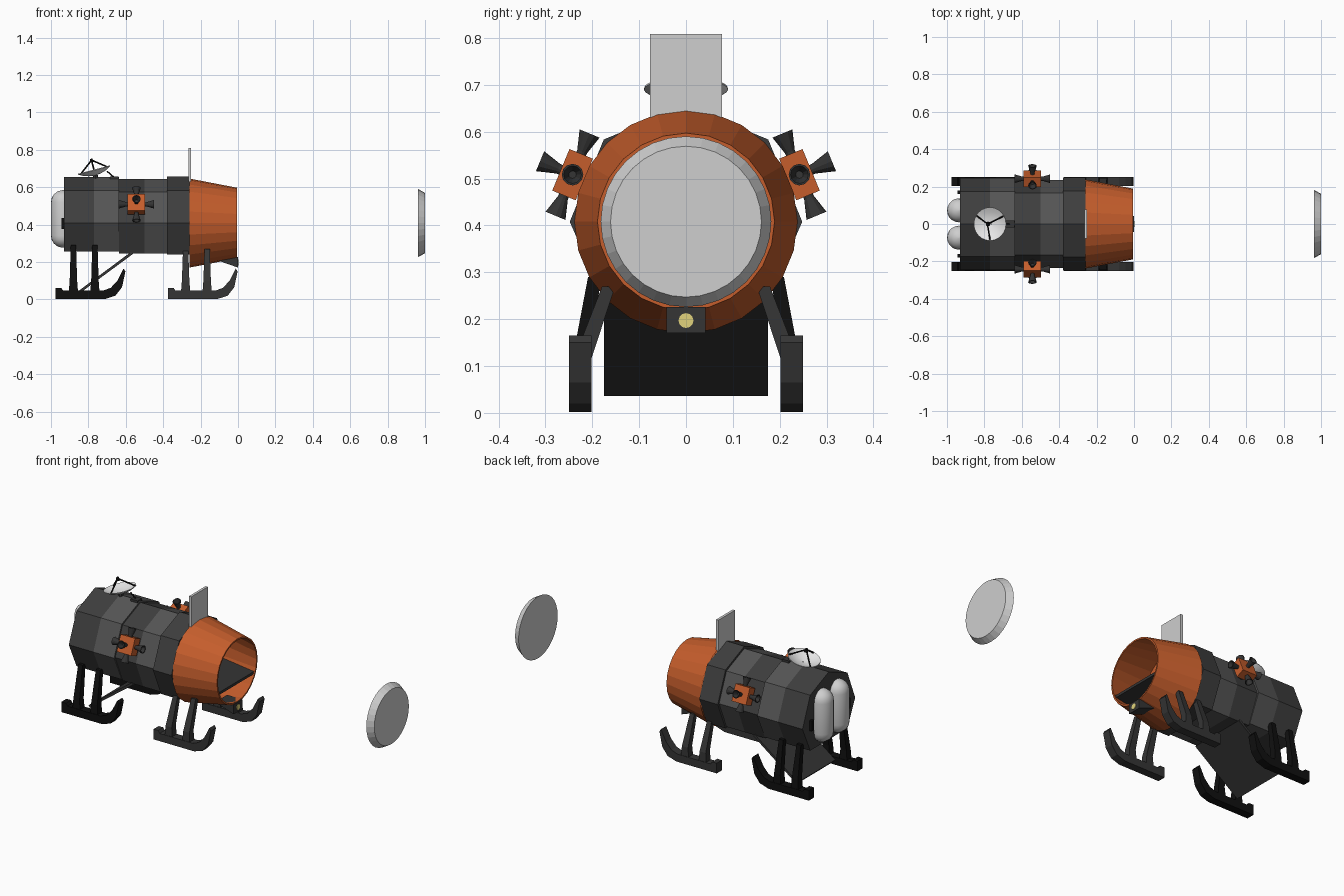
import bpy, bmesh, math
from mathutils import Vector, Matrix

if "Cube" in bpy.data.objects:
    bpy.data.objects.remove(bpy.data.objects["Cube"])


def material(name, r, g, b):
    m = bpy.data.materials.new(name)
    m.use_nodes = True
    m.diffuse_color = (r, g, b, 1)
    node = next(n for n in m.node_tree.nodes if n.type == 'BSDF_PRINCIPLED')
    node.inputs["Base Color"].default_value = (r, g, b, 1)
    return m


ORANGE = material("burnt_orange", 0.56, 0.11, 0.025)
HULL = material("hull_grey", 0.048, 0.048, 0.048)
BAND = material("band_grey", 0.09, 0.09, 0.09)
GEAR = material("gear_grey", 0.035, 0.035, 0.035)
BLACK = material("black", 0.005, 0.005, 0.005)
PALE = material("pale_grey", 0.62, 0.62, 0.62)
WHITE = material("dish_white", 0.8, 0.8, 0.8)
YELLOW = material("lamp_yellow", 0.75, 0.65, 0.2)
CZ = 0.408  # height of the hull axis


def loft(name, rings, mat, closed=False):
    """Skin a list of point rings; cap the ends or join them into a loop."""
    bm = bmesh.new()
    rows = [[bm.verts.new(p) for p in ring] for ring in rings]
    n = len(rows[0])
    pairs = list(zip(rows, rows[1:])) + ([(rows[-1], rows[0])] if closed else [])
    for a, b in pairs:
        for i in range(n):
            j = (i + 1) % n
            bm.faces.new((a[i], a[j], b[j], b[i]))
    if not closed:
        bm.faces.new(rows[0])
        bm.faces.new(rows[-1])
    bmesh.ops.recalc_face_normals(bm, faces=bm.faces)
    mesh = bpy.data.meshes.new(name)
    bm.to_mesh(mesh)
    bm.free()
    mesh.materials.append(mat)
    ob = bpy.data.objects.new(name, mesh)
    bpy.context.scene.collection.objects.link(ob)
    return ob


def smooth(ob):
    bpy.ops.object.select_all(action='DESELECT')
    ob.select_set(True)
    bpy.context.view_layer.objects.active = ob
    bpy.ops.object.shade_smooth_by_angle()


def circle(center, axis, r, n):
    q = Vector(axis).to_track_quat('Z', 'Y')
    return [Vector(center) + q @ Vector((r * math.cos(t), r * math.sin(t), 0))
            for t in (2 * math.pi * i / n for i in range(n))]


def turned(name, origin, axis, profile, mat, n=24, closed=False):
    """Revolve (distance along axis, radius) pairs."""
    a = Vector(axis).normalized()
    return loft(name, [circle(Vector(origin) + a * d, a, r, n) for d, r in profile], mat, closed)


def rod(name, p, q, r, mat, n=6):
    d = Vector(q) - Vector(p)
    return turned(name, p, d, [(0, r), (d.length, r)], mat, n)


def prism(name, outline, y0, y1, mat):
    """Extrude an x-z outline along y."""
    return loft(name, [[(x, y, z) for x, z in outline] for y in (y0, y1)], mat)


def box(name, x0, x1, y0, y1, z0, z1, mat):
    return prism(name, [(x0, z0), (x1, z0), (x1, z1), (x0, z1)], y0, y1, mat)


# Hull: octagonal sections with a flat belly
sections = [(-0.93, -0.77, 0.245, 0.255, HULL), (-0.77, -0.635, 0.245, 0.255, BAND),
            (-0.635, -0.5, 0.235, 0.246, HULL), (-0.5, -0.38, 0.235, 0.246, BAND),
            (-0.38, -0.26, 0.248, 0.24, HULL)]
for i, (x0, x1, r, floor, mat) in enumerate(sections):
    pts = [(r * math.cos(math.radians(a)), max(floor, CZ + r * math.sin(math.radians(a))))
           for a in range(-45, 226, 45)]
    loft(f"hull_section_{i + 1}", [[(x, y, z) for y, z in pts] for x in (x0, x1)], mat)

# Nose: open tapered shell with a back wall and a floor
turned("nose_shell", (0, 0, CZ), (1, 0, 0),
       [(-0.26, 0.238), (-0.005, 0.189), (-0.005, 0.18), (-0.25, 0.225)], ORANGE, 24, True)
turned("nose_back_wall", (0, 0, CZ), (1, 0, 0), [(-0.259, 0.23), (-0.25, 0.23)], ORANGE)
loft("nose_floor", [[(-0.25, -s, z), (-0.25, s, z), (-0.012, w, z), (-0.012, -w, z)]
                    for z, s, w in ((0.325, 0.205, 0.158), (0.34, 0.21, 0.165))], GEAR)

# Lamp under the nose
prism("lamp_housing", [(-0.1, 0.205), (0, 0.17), (0, 0.226), (-0.1, 0.226)], -0.042, 0.042, GEAR)
turned("lamp", (0, 0, 0.197), (1, 0, 0), [(-0.005, 0.016), (0.003, 0.016)], YELLOW, 12)

# Detached nose cover and top fin
turned("nose_cover", (0, 0, CZ), (1, 0, 0), [(0.963, 0.182), (1.0, 0.161)], PALE, 32)
box("top_fin", -0.265, -0.25, -0.077, 0.077, 0.62, 0.808, PALE)

# Capsule tanks on the rear
for side, tag in ((1, "left"), (-1, "right")):
    r = 0.064
    arc = [math.radians(a) for a in (-88, -65, -40, -20, 0)]
    prof = [(0.34 + r * math.sin(a), r * math.cos(a)) for a in arc]
    prof += [(0.86 - d, rad) for d, rad in reversed(prof)]
    smooth(turned(f"rear_tank_{tag}", (-0.936, side * 0.073, 0), (0, 0, 1), prof, PALE, 20))
    box(f"rear_handle_{tag}", -0.945, -0.928, side * 0.17 - 0.01, side * 0.17 + 0.01,
        0.375, 0.435, BLACK)

# Dish antenna: thin bowl, tripod feed and mount
axis = Vector((-0.26, 0, 1)).normalized()
base = Vector((-0.762, 0, 0.662))
bowl = [(0.0, 0.004), (0.005, 0.035), (0.015, 0.065), (0.029, 0.09)]
bowl += [(d + 0.004, max(rad - 0.001, 0.003)) for d, rad in reversed(bowl)]
smooth(turned("dish", base, axis, bowl, WHITE, 24, True))
apex = base + axis * 0.085
for i, p in enumerate(circle(base + axis * 0.028, axis, 0.085, 3)):
    rod(f"dish_strut_{i + 1}", p, apex, 0.0045, BLACK, 5)
turned("dish_feed", apex, axis, [(-0.012, 0.013), (0.008, 0.006)], BLACK, 8)
rod("dish_post", (-0.76, 0, 0.63), base + axis * 0.003, 0.014, GEAR, 8)
box("dish_mount", -0.685, -0.64, -0.02, 0.02, 0.63, 0.658, GEAR)
rod("dish_brace", (-0.66, 0, 0.65), (-0.70, 0, 0.685), 0.004, BLACK, 5)

# Thruster blocks with five bell nozzles each
for side, tag in ((1, "left"), (-1, "right")):
    t = math.radians(22.5)
    out = Vector((0, side * math.cos(t), math.sin(t)))
    up = Vector((0, -side * math.sin(t), math.cos(t)))
    fwd = Vector((1, 0, 0))
    c = Vector((-0.543, 0, CZ)) + out * 0.262
    loft(f"thruster_block_{tag}",
         [[c + out * o + fwd * a * 0.047 + up * b * 0.048
           for a, b in ((-1, -1), (1, -1), (1, 1), (-1, 1))] for o in (-0.027, 0.027)], ORANGE)
    rod(f"thruster_stem_{tag}", c - out * 0.06, c, 0.025, GEAR, 8)
    for i, (d, start) in enumerate(((fwd, 0.045), (-fwd, 0.045), (up, 0.045),
                                    (-up, 0.045), (out, 0.025))):
        turned(f"thruster_nozzle_{tag}_{i + 1}", c, d,
               [(start, 0.011), (start + 0.008, 0.011), (start + 0.05, 0.023),
                (start + 0.05, 0.019), (start + 0.018, 0.008)], GEAR, 12)

# Landing skids, each with two leaning legs
skid = [(-0.375, 0.002), (-0.11, 0.002), (-0.055, 0.02), (-0.02, 0.065), (-0.002, 0.15),
        (-0.012, 0.165), (-0.045, 0.1), (-0.08, 0.062), (-0.12, 0.047), (-0.335, 0.047),
        (-0.345, 0.062), (-0.375, 0.062)]
for tag, dx, mat, top_y, top_z in (("front", 0, GEAR, 0.165, 0.27), ("rear", -0.6, BLACK, 0.195, 0.29)):
    for side, lr in ((1, "left"), (-1, "right")):
        ys = sorted((side * 0.202, side * 0.25))
        prism(f"{tag}_skid_{lr}", [(x + dx, z) for x, z in skid], *ys, mat)
        for i, lx in enumerate((-0.28, -0.165)):
            rings = []
            for y, z, hx, hy in ((0.226, 0.035, 0.025, 0.022), (0.226, 0.1, 0.02, 0.019),
                                 (top_y, top_z, 0.014, 0.014)):
                rings.append([(lx + dx + a * hx, side * y + b * hy, z)
                              for a, b in ((-1, -1), (1, -1), (1, 1), (-1, 1))])
            loft(f"{tag}_leg_{lr}_{i + 1}", rings, mat)

# Lowered belly ramp
prism("belly_ramp", [(-0.57, 0.255), (-0.85, 0.047), (-0.842, 0.036), (-0.56, 0.244)],
      -0.175, 0.175, GEAR)
